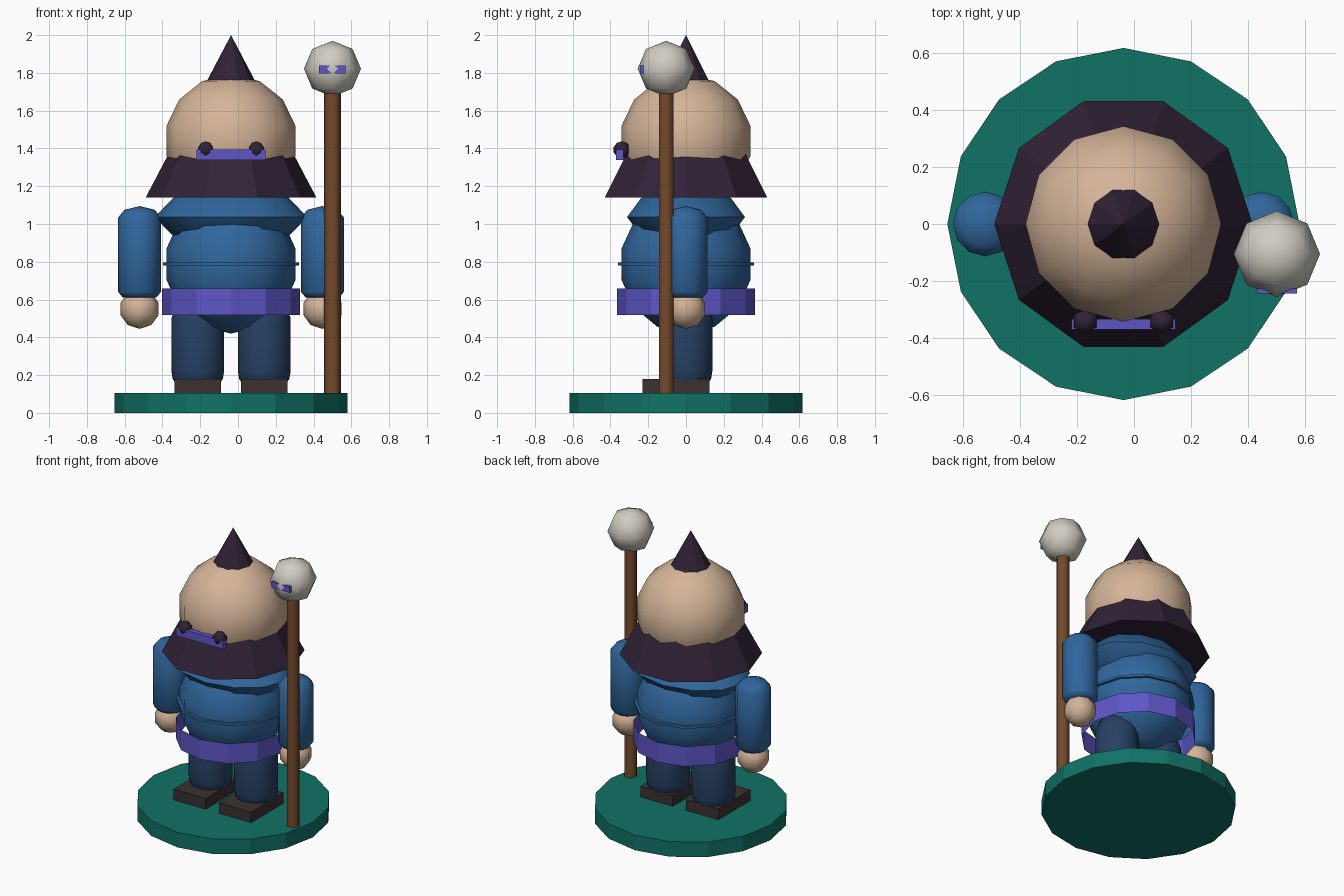
import bpy, bmesh, math
from mathutils import Matrix, Vector

if "Cube" in bpy.data.objects:
    bpy.data.objects.remove(bpy.data.objects["Cube"], do_unlink=True)

CX = -0.037   # body axis


def material(name, rgb):
    """Flat material from an sRGB colour in 0-255."""
    lin = [((c / 255 + 0.055) / 1.055) ** 2.4 for c in rgb]
    m = bpy.data.materials.new(name)
    m.use_nodes = True
    m.diffuse_color = (*lin, 1)
    m.node_tree.nodes["Principled BSDF"].inputs["Base Color"].default_value = (*lin, 1)
    return m


skin = material("skin", (212, 180, 152))
plum = material("dark plum", (48, 34, 54))
blue = material("blue cloth", (48, 102, 156))
navy = material("navy cloth", (38, 64, 98))
purple = material("purple", (94, 86, 198))
teal = material("teal", (16, 114, 102))
wood = material("wood", (116, 74, 44))
leather = material("leather", (60, 49, 48))
bone = material("bone", (208, 204, 194))


def finish(name, bm, mat, loc, angle=None):
    bmesh.ops.recalc_face_normals(bm, faces=bm.faces[:])
    me = bpy.data.meshes.new(name)
    bm.to_mesh(me)
    bm.free()
    me.materials.append(mat)
    ob = bpy.data.objects.new(name, me)
    ob.location = loc
    bpy.context.collection.objects.link(ob)
    if angle:
        bpy.ops.object.select_all(action='DESELECT')
        ob.select_set(True)
        bpy.context.view_layer.objects.active = ob
        bpy.ops.object.shade_smooth_by_angle(angle=math.radians(angle))
    return ob


def ball(name, mat, loc, size, segs, rings, angle=60):
    bm = bmesh.new()
    bmesh.ops.create_uvsphere(bm, u_segments=segs, v_segments=rings, radius=1)
    bmesh.ops.scale(bm, vec=Vector(size), verts=bm.verts)
    return finish(name, bm, mat, loc, angle)


def tube(name, mat, x, y, z0, z1, r0, r1, segs, caps=True, angle=None):
    bm = bmesh.new()
    bmesh.ops.create_cone(bm, cap_ends=caps, segments=segs, radius1=r0,
                          radius2=r1, depth=z1 - z0)
    # put a corner on the x axis
    corner = max(bm.verts, key=lambda v: v.co.xy.length).co
    bmesh.ops.rotate(bm, verts=bm.verts,
                     matrix=Matrix.Rotation(-math.atan2(corner.y, corner.x), 3, 'Z'))
    return finish(name, bm, mat, (x, y, (z0 + z1) / 2), angle)


def box(name, mat, lo, hi):
    bm = bmesh.new()
    bmesh.ops.create_cube(bm, size=1)
    lo, hi = Vector(lo), Vector(hi)
    bmesh.ops.scale(bm, vec=hi - lo, verts=bm.verts)
    return finish(name, bm, mat, (lo + hi) / 2)


def lathe(name, mat, loc, profile, segs, angle=60):
    bm = bmesh.new()
    vs = [bm.verts.new((r, 0, z)) for r, z in profile]
    es = [bm.edges.new(pair) for pair in zip(vs, vs[1:])]
    bmesh.ops.spin(bm, geom=vs + es, axis=(0, 0, 1), cent=(0, 0, 0),
                   steps=segs, angle=math.tau)
    bmesh.ops.remove_doubles(bm, verts=bm.verts[:], dist=0.0005)
    return finish(name, bm, mat, loc, angle)


# base disc
tube("base", teal, CX, 0, 0, 0.105, 0.616, 0.616, 16)

# limbs, both sides
for side, s in (("right", -1), ("left", 1)):
    lx = CX + s * 0.176
    box(side + "_foot", leather, (lx - 0.124, -0.23, 0.105), (lx + 0.124, 0.125, 0.18))
    lathe(side + "_leg", navy, (lx, 0, 0),
          [(0, 0.11), (0.1, 0.13), (0.133, 0.18), (0.14, 0.225),
           (0.14, 0.5), (0.11, 0.58), (0, 0.63)], 12)
    ax = CX + s * 0.484
    lathe(side + "_arm", blue, (ax, 0, 0),
          [(0, 0.61), (0.09, 0.612), (0.113, 0.64), (0.113, 1.035),
           (0.08, 1.075), (0, 1.095)], 12)
    ball(side + "_hand", skin, (ax, 0, 0.55), (0.106, 0.106, 0.105), 8, 5)

# torso, seam ring, shoulders and belt
ball("torso", blue, (CX, 0, 0.787), (0.351, 0.351, 0.367), 12, 7)
tube("torso_seam", blue, CX, 0, 0.779, 0.795, 0.361, 0.361, 12, angle=40)
ball("shoulders", blue, (CX, 0, 1.037), (0.403, 0.312, 0.175), 12, 4)
tube("belt", purple, CX, 0, 0.518, 0.658, 0.365, 0.365, 12, caps=False)

# head bulging through a tall cone hood
ball("head", skin, (CX, 0, 1.44), (0.351, 0.351, 0.351), 12, 7)
tube("hood", plum, CX, 0, 1.14, 2.0, 0.452, 0, 10)

# face bar and eyes
box("face_bar", purple, (CX - 0.182, -0.37, 1.338), (CX + 0.182, -0.332, 1.395))
for side, s in (("right", -1), ("left", 1)):
    ball(side + "_eye", plum, (CX + s * 0.134, -0.34, 1.393), (0.048, 0.045, 0.045), 6, 5)

# staff with orb
tube("staff", wood, 0.5, -0.105, 0.105, 1.72, 0.044, 0.044, 6, angle=70)
ball("staff_orb", bone, (0.5, -0.105, 1.822), (0.151, 0.151, 0.148), 8, 4)
box("orb_bar", purple, (0.43, -0.244, 1.798), (0.57, -0.226, 1.84))
